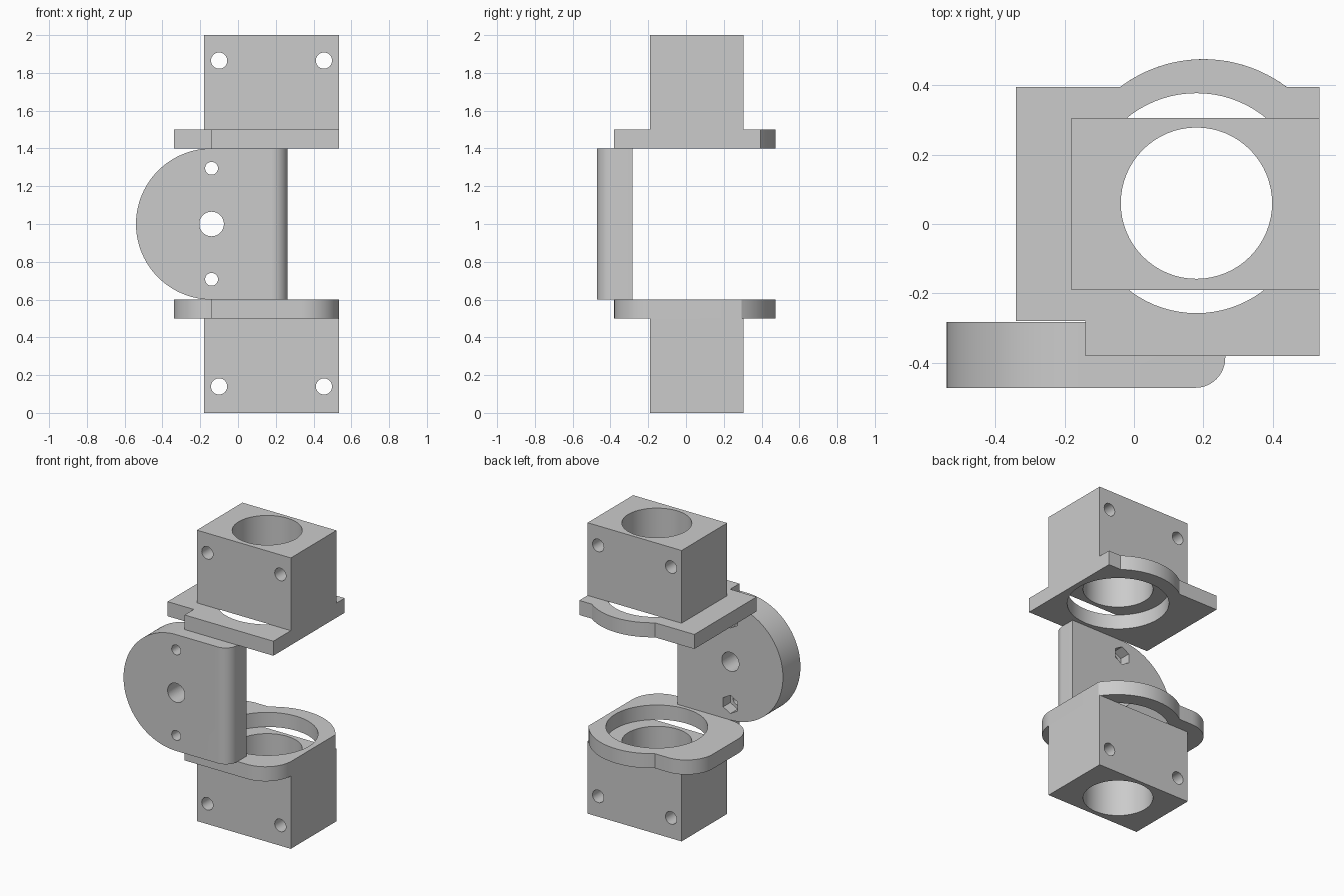
import bpy, bmesh, math

if "Cube" in bpy.data.objects:
    bpy.data.objects.remove(bpy.data.objects["Cube"])

BORE = (0.18, 0.06)      # vertical bore axis
BUMP = (0.2, 0.075)      # centre of the rounded bulge on each flange
X0, X1, Y0, Y1 = -0.34, 0.535, -0.38, 0.395


def arc(c, r, a0, a1, n=16):
    """Points of an arc, angles in degrees."""
    return [(c[0] + r * math.cos(math.radians(a0 + (a1 - a0) * i / n)),
             c[1] + r * math.sin(math.radians(a0 + (a1 - a0) * i / n))) for i in range(n + 1)]


def prism(name, pts, lo, hi, axis='Z'):
    """Extrude a 2D outline along z (xy outline) or along y (xz outline)."""
    place = (lambda p, h: (p[0], p[1], h)) if axis == 'Z' else (lambda p, h: (p[0], h, p[1]))
    bm = bmesh.new()
    a = [bm.verts.new(place(p, lo)) for p in pts]
    b = [bm.verts.new(place(p, hi)) for p in pts]
    bm.faces.new(a)
    bm.faces.new(b)
    for i in range(len(pts)):
        j = (i + 1) % len(pts)
        bm.faces.new((a[i], a[j], b[j], b[i]))
    bmesh.ops.recalc_face_normals(bm, faces=bm.faces)
    me = bpy.data.meshes.new(name)
    bm.to_mesh(me)
    bm.free()
    ob = bpy.data.objects.new(name, me)
    bpy.context.collection.objects.link(ob)
    return ob


def round_cutter(c, r, lo, hi, axis, n=64):
    step = 360 / n
    return prism("cutter", arc(c, r, 0, 360 - step, n - 1), lo, hi, axis)


def combine(ob, others, operation='DIFFERENCE'):
    """Apply booleans, discard the helpers, then smooth the curved faces."""
    bpy.ops.object.select_all(action='DESELECT')
    bpy.context.view_layer.objects.active = ob
    ob.select_set(True)
    for c in others:
        c.hide_render = True
        m = ob.modifiers.new("cut", 'BOOLEAN')
        m.operation = operation
        m.solver = 'EXACT'
        m.object = c
        bpy.ops.object.modifier_apply(modifier=m.name)
        bpy.data.objects.remove(c)
    bpy.ops.object.shade_smooth_by_angle(angle=math.radians(25))


# Clamp blocks with a vertical bore and two cross bolt holes
for name, z, bolt_z in (("lower_block", 0.0, 0.14), ("upper_block", 1.5, 1.865)):
    block = prism(name, [(-0.18, -0.19), (X1, -0.19), (X1, 0.305), (-0.18, 0.305)], z, z + 0.5)
    cutters = [round_cutter(BORE, 0.218, z - 0.1, z + 0.6, 'Z')]
    cutters += [round_cutter((x, bolt_z), 0.043, -0.6, 0.6, 'Y', 32) for x in (-0.10, 0.455)]
    combine(block, cutters)

# Flange outlines: stepped front left corner and a bulge at the back
side = math.degrees(math.acos((X1 - BUMP[0]) / 0.4))
top = math.degrees(math.asin((Y1 - BUMP[1]) / 0.4))
step = [(-0.14, -0.28), (-0.14, Y0)]
square = ([(X0, -0.28)] + step + [(X1, Y0), (X1, Y1)]
          + arc(BUMP, 0.4, top, 180 - top, 24) + [(X0, Y1)])
rounded = (arc((X0 + 0.2, -0.08), 0.2, 180, 270) + step[1:]
           + arc((X1 - 0.2, Y0 + 0.2), 0.2, 270, 360)
           + arc(BUMP, 0.4, side, 180 - top, 32)
           + arc((X0 + 0.2, Y1 - 0.2), 0.2, 90, 180))
for name, pts, z in (("lower_flange", rounded, 0.5), ("upper_flange", square, 1.4)):
    combine(prism(name, pts, z, z + 0.1),
            [round_cutter(BORE, 0.317, z - 0.1, z + 0.2, 'Z', 80)])

# Front mounting plate: half-round left end, rounded front right edge
plate = prism("mounting_plate", arc((-0.14, 1.0), 0.4, 90, 270, 48) + [(0.3, 0.6), (0.3, 1.4)],
              -0.472, -0.282, 'Y')
plan = [(-0.6, -0.282), (-0.6, -0.472)] + arc((0.177, -0.386), 0.086, 270, 360) + [(0.263, -0.282)]
limit = prism("plate_limit", [(x, y if y < -0.3 else -0.2) for x, y in plan], 0.5, 1.5)
combine(plate, [limit], 'INTERSECT')

# Pivot hole, screw holes and hexagonal nut pockets at the back
cutters = [round_cutter((-0.14, 1.0), 0.065, -0.6, -0.2, 'Y')]
for z in (0.707, 1.295):
    cutters.append(round_cutter((-0.14, z), 0.034, -0.6, -0.2, 'Y', 32))
    cutters.append(prism("nut_cutter", arc((-0.14, z), 0.063, 30, 330, 5), -0.36, -0.2, 'Y'))
combine(plate, cutters)
